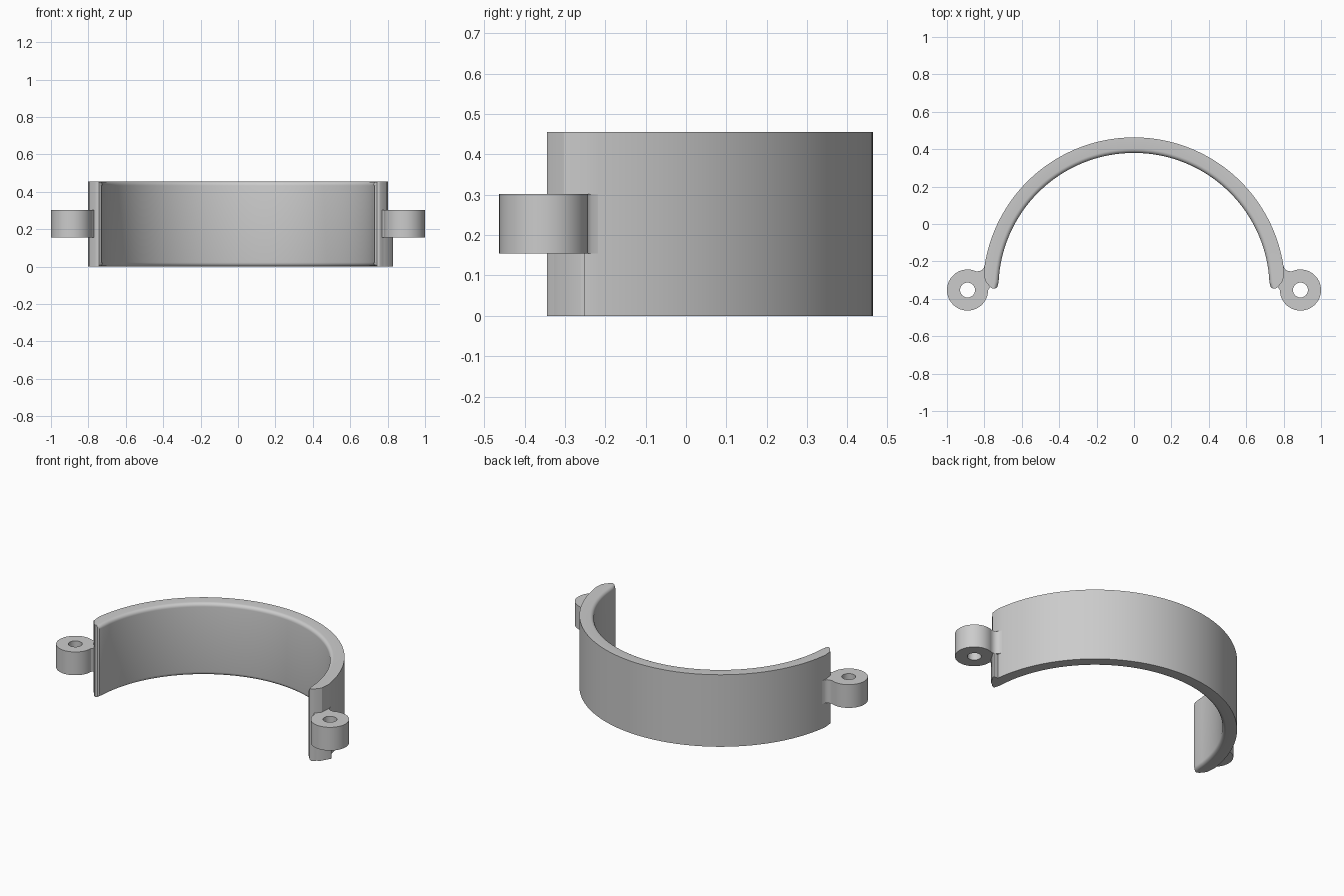
import bpy, bmesh
from math import sin, cos, radians, pi

cube = bpy.data.objects.get("Cube")
if cube:
    bpy.data.objects.remove(cube)

HEIGHT = 0.455
CY = -0.345            # centre of the half ring in y
R_IN, R_OUT = 0.725, 0.808
FILLET = 0.022
LUG_X, LUG_Y, LUG_R, HOLE_R = 0.89, -0.353, 0.11, 0.04
LUG_Z0, LUG_Z1 = 0.155, 0.302

grey = bpy.data.materials.new("light_grey")
grey.use_nodes = True
grey.diffuse_color = (0.6, 0.6, 0.6, 1)
grey.node_tree.nodes["Principled BSDF"].inputs["Base Color"].default_value = (0.6, 0.6, 0.6, 1)


def finish(name, bm):
    """Turn the bmesh into a shaded object."""
    bmesh.ops.recalc_face_normals(bm, faces=bm.faces)
    mesh = bpy.data.meshes.new(name)
    bm.to_mesh(mesh)
    bm.free()
    mesh.materials.append(grey)
    obj = bpy.data.objects.new(name, mesh)
    bpy.context.collection.objects.link(obj)
    bpy.ops.object.select_all(action="DESELECT")
    obj.select_set(True)
    bpy.context.view_layer.objects.active = obj
    bpy.ops.object.shade_smooth_by_angle(angle=radians(30))
    return obj


def prism(name, loops, z0, z1):
    """Extrude a flat outline, with optional holes, between two heights."""
    bm = bmesh.new()
    edges = []
    for loop in loops:
        vs = [bm.verts.new((x, y, z0)) for x, y in loop]
        edges += [bm.edges.new((a, b)) for a, b in zip(vs, vs[1:] + vs[:1])]
    bmesh.ops.triangle_fill(bm, edges=edges, use_beauty=True)
    out = bmesh.ops.extrude_face_region(bm, geom=bm.faces[:])
    for v in out["geom"]:
        if isinstance(v, bmesh.types.BMVert):
            v.co.z = z1
    return finish(name, bm)


# Half ring: stations of inner and outer points, with tapered tips
tip = [((0.742, -0.345), (0.757, -0.345)),
       ((0.731, -0.338), (0.77, -0.337)),
       ((0.724, -0.31), (0.797, -0.302))]
stations = list(tip)
ARC_STEPS = 80
for i in range(ARC_STEPS + 1):
    a = radians(7 + 166 * i / ARC_STEPS)
    stations.append(tuple((r * cos(a), CY + r * sin(a)) for r in (R_IN, R_OUT)))
stations += [((-a[0], a[1]), (-b[0], b[1])) for a, b in reversed(tip)]

bm = bmesh.new()
rows = []
for (ix, iy), (ox, oy) in stations:
    width = ((ox - ix) ** 2 + (oy - iy) ** 2) ** 0.5
    f = min(FILLET, 0.7 * width)
    section = [(width, 0), (width, HEIGHT)]
    # rounded inner rims, top then bottom
    for k in range(6):
        t = k * pi / 10
        section.append((f - f * sin(t), HEIGHT - f + f * cos(t)))
    for k in range(6):
        t = k * pi / 10
        section.append((f - f * cos(t), f - f * sin(t)))
    rows.append([bm.verts.new((ix + (ox - ix) * d / width, iy + (oy - iy) * d / width, z))
                 for d, z in section])
n = len(rows[0])
for r0, r1 in zip(rows, rows[1:]):
    for j in range(n):
        k = (j + 1) % n
        bm.faces.new((r0[j], r0[k], r1[k], r1[j]))
bm.faces.new(rows[0])
bm.faces.new(rows[-1])
finish("half_ring_band", bm)

# Screw lugs with a filleted neck and a through hole
neck = [(0.76, -0.325), (0.77, -0.22), (0.797, -0.215),
        (0.803, -0.234), (0.812, -0.246), (0.826, -0.252)]
LUG_STEPS = 40
outline = neck + [(LUG_X + LUG_R * cos(a), LUG_Y + LUG_R * sin(a))
                  for a in (radians(115 - 295 * i / LUG_STEPS) for i in range(LUG_STEPS + 1))]
hole = [(LUG_X + HOLE_R * cos(2 * pi * i / 32), LUG_Y + HOLE_R * sin(2 * pi * i / 32))
        for i in range(32)]
for side, sx in (("left", 1), ("right", -1)):
    prism(side + "_screw_lug", [[(sx * x, y) for x, y in loop] for loop in (outline, hole)],
          LUG_Z0, LUG_Z1)

# Small rib under the left lug
prism("left_lower_rib", [[(0.765, -0.335), (0.798, -0.315), (0.83, -0.26),
                          (0.83, -0.25), (0.79, -0.25)]], 0, LUG_Z0)
